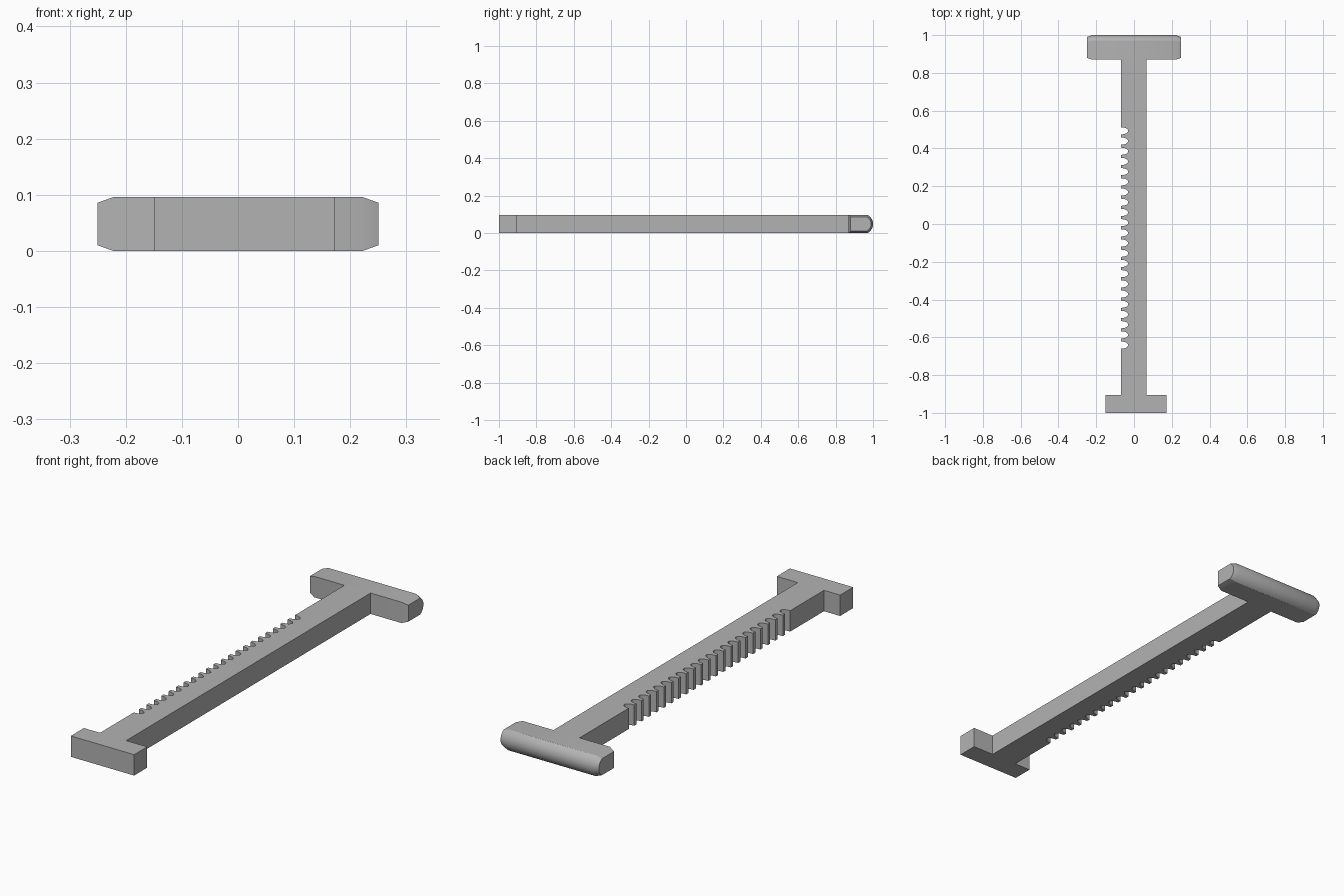
import bpy, bmesh, math

H = 0.096            # thickness of the whole tool
MID = H / 2

cube = bpy.data.objects.get("Cube")
if cube:
    bpy.data.objects.remove(cube, do_unlink=True)

grey = bpy.data.materials.new("plain_grey")
grey.use_nodes = True
grey.diffuse_color = (0.45, 0.45, 0.45, 1)
grey.node_tree.nodes["Principled BSDF"].inputs["Base Color"].default_value = (0.45, 0.45, 0.45, 1)


def loft(name, sections):
    """Skin a row of matching closed sections and cap both ends."""
    bm = bmesh.new()
    rings = [[bm.verts.new(p) for p in s] for s in sections]
    for a, b in zip(rings, rings[1:]):
        for i in range(len(a)):
            j = (i + 1) % len(a)
            bm.faces.new((a[i], a[j], b[j], b[i]))
    bm.faces.new(rings[0])
    bm.faces.new(rings[-1])
    bmesh.ops.recalc_face_normals(bm, faces=bm.faces)
    mesh = bpy.data.meshes.new(name)
    bm.to_mesh(mesh)
    bm.free()
    mesh.materials.append(grey)
    obj = bpy.data.objects.new(name, mesh)
    bpy.context.collection.objects.link(obj)
    bpy.ops.object.select_all(action='DESELECT')
    obj.select_set(True)
    bpy.context.view_layer.objects.active = obj
    bpy.ops.object.shade_smooth_by_angle(angle=math.radians(24))
    return obj


def prism(name, outline):
    return loft(name, [[(x, y, z) for x, y in outline] for z in (0, H)])


# Toothed shaft: rounded notches run down its right edge
LEFT, RIGHT, TOP, FOOT_Y = 0.065, -0.068, 0.87, -0.905
NOTCHES, START, END, DEPTH = 22, 0.512, -0.66, 0.037
pitch = (START - END) / (NOTCHES - 0.3)
width = pitch * 0.7
outline = [(LEFT, FOOT_Y), (LEFT, TOP), (RIGHT, TOP)]
for n in range(NOTCHES):
    centre = START - width / 2 - n * pitch
    for k in range(9):
        a = math.pi * k / 8
        outline.append((RIGHT + DEPTH * math.sin(a) ** 0.9,
                        centre + width / 2 * math.cos(a)))
outline.append((RIGHT, FOOT_Y))
prism("toothed_shaft", outline)

# Foot crossbar
prism("foot_bar", [(-0.15, -1), (0.172, -1), (0.172, FOOT_Y), (-0.15, FOOT_Y)])

# Handle crossbar: bulged back edge, tapered ends
BULGE = 0.028
radius = (MID ** 2 + BULGE ** 2) / (2 * BULGE)
sweep = math.asin(MID / radius)


def handle_section(x, inset):
    sy = 1 - 2 * inset / (1 - TOP)
    sz = 1 - 2 * inset / H
    mid_y = (1 + TOP) / 2
    pts = [(TOP, H), (TOP, 0)]
    for k in range(13):
        a = -sweep + 2 * sweep * k / 12
        pts.append((1 - radius + radius * math.cos(a), MID + radius * math.sin(a)))
    return [(x, mid_y + (y - mid_y) * sy, MID + (z - MID) * sz) for y, z in pts]


loft("handle_bar", [handle_section(-0.25, 0.01), handle_section(-0.222, 0),
                    handle_section(0.222, 0), handle_section(0.25, 0.01)])
